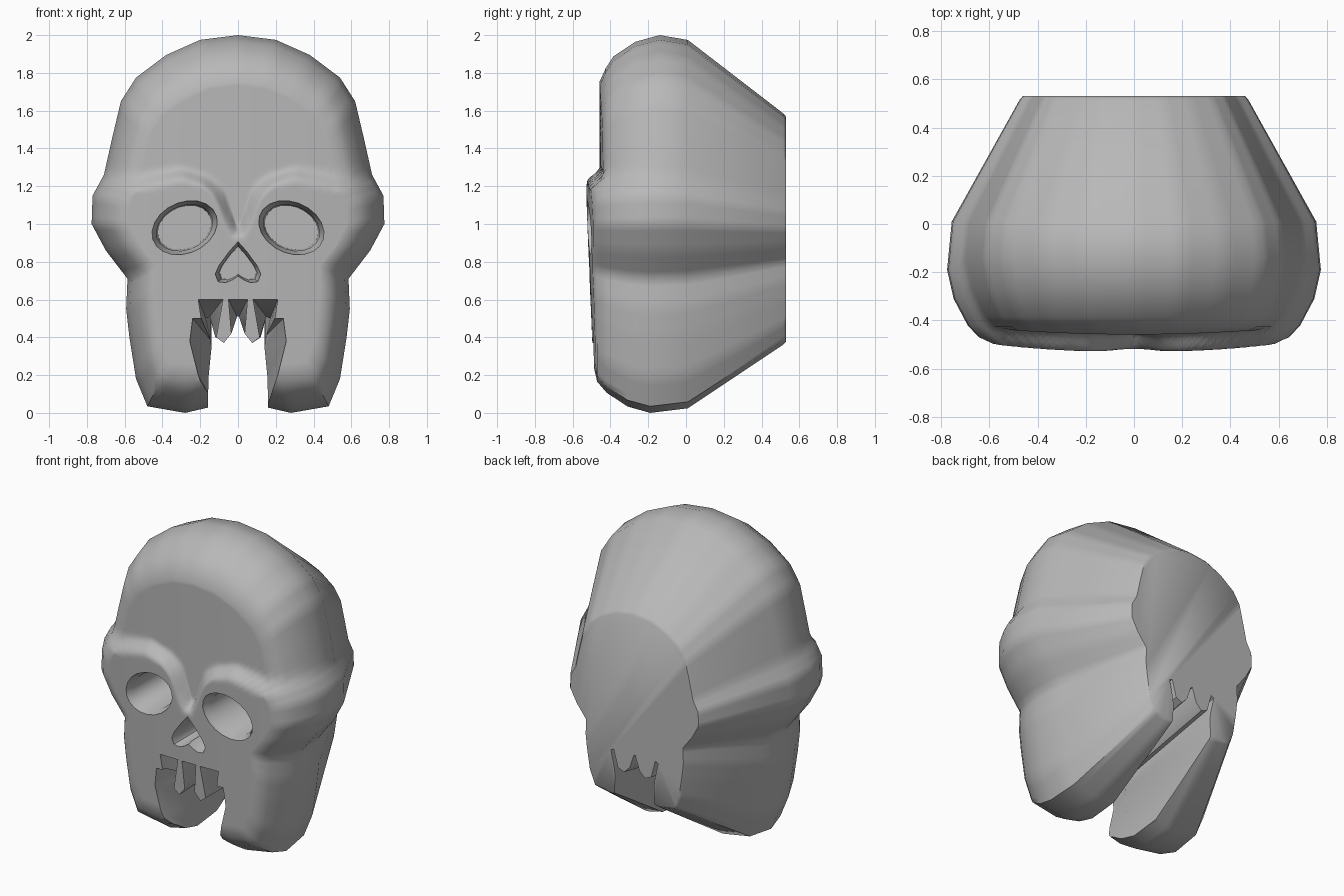
import bpy, bmesh, math

if "Cube" in bpy.data.objects:
    bpy.data.objects.remove(bpy.data.objects["Cube"])


def loft(name, loops):
    """Skin equal-length closed loops and cap both ends."""
    bm = bmesh.new()
    rings = [[bm.verts.new(p) for p in lp] for lp in loops]
    n = len(rings[0])
    for a, b in zip(rings, rings[1:]):
        for i in range(n):
            j = (i + 1) % n
            bm.faces.new((a[i], a[j], b[j], b[i]))
    bm.faces.new(rings[0])
    bm.faces.new(rings[-1][::-1])
    bmesh.ops.recalc_face_normals(bm, faces=bm.faces)
    me = bpy.data.meshes.new(name)
    bm.to_mesh(me)
    bm.free()
    ob = bpy.data.objects.new(name, me)
    bpy.context.collection.objects.link(ob)
    return ob


def mirrored(half):
    """Half profile running from x=0 to x=0 (or open end) -> closed loop."""
    return half + [(-x, z) for x, z in reversed(half) if x > 1e-6]


def smoothstep(a, b, t):
    t = min(1, max(0, (t - a) / (b - a)))
    return t * t * (3 - 2 * t)


# Head silhouette, seen from the front
HALF = [(0, 2.0), (.2, 1.975), (.38, 1.895), (.54, 1.775), (.62, 1.65), (.665, 1.46),
        (.71, 1.26), (.77, 1.15), (.775, 1.0), (.70, .86), (.585, .71), (.592, .55),
        (.575, .4), (.54, .18), (.48, .035), (.28, 0), (.15, .03), (0, .03)]
SUB = 4
fine = []
for (x0, z0), (x1, z1) in zip(HALF, HALF[1:]):
    fine += [(x0 + (x1 - x0) * k / SUB, z0 + (z1 - z0) * k / SUB) for k in range(SUB)]
outline = mirrored(fine + [HALF[-1]])
CZ = .97

# Brow line height across the face
BROW = [(0, .93), (.05, 1.01), (.1, 1.15), (.17, 1.22), (.3, 1.26), (.45, 1.23),
        (.56, 1.2), (.72, 1.25), (1, 1.25)]


def brow_raw(x):
    x = abs(x)
    for (x0, z0), (x1, z1) in zip(BROW, BROW[1:]):
        if x <= x1:
            return z0 + (z1 - z0) * (x - x0) / (x1 - x0)


def above_brow(x, z):
    """Approximate distance above the brow line."""
    mid = sum(brow_raw(x + k * .012) for k in (-2, -1, 0, 1, 2)) / 5
    slope = (brow_raw(x + .03) - brow_raw(x - .03)) / .06
    return (z - mid) / math.sqrt(1 + slope * slope)


def ring(s, y_fore, y_face, dz=0):
    pts = []
    for ox, oz in outline:
        x, z = ox * s, CZ + (oz - CZ) * s
        face, fore = y_face, y_fore
        if y_face is None:
            face = -.487 - .042 * (min(z, 1.2) - .15) + .09 * x * x
            fore = y_fore + .07 * x * x
        t = smoothstep(-.03, .045, above_brow(x, z))
        pts.append((x, face + (fore - face) * t, z + dz))
    return pts


# Head: tapered back, rounded rim, then the modelled front surface
rings = [ring(*r) for r in [(.595, .53, .53, -.015), (.612, .515, .515, -.015),
                            (.975, .01, .01), (1, -.14, -.19), (.965, -.27, -.31),
                            (.89, -.385, -.42), (.83, -.425, -.47)]]
N = 40
for k in range(N):
    rings.append(ring(.76 * (1 - k / N), -.458, None))
rings.append(ring(.004, -.458, None))
skull = loft("skull", rings)


def cutter(name, stations):
    """Cutter from (y, xz-profile) stations, subtracted from the skull."""
    cut = loft(name, [[(x, y, z) for x, z in p] for y, p in stations])
    cut.hide_render = True
    bpy.context.view_layer.objects.active = skull
    m = skull.modifiers.new(name, 'BOOLEAN')
    m.operation, m.solver, m.object = 'DIFFERENCE', 'EXACT', cut
    bpy.ops.object.modifier_apply(modifier=name)
    bpy.data.objects.remove(cut)


def scaled(prof, s, cx, cz):
    return [(cx + (x - cx) * s, cz + (z - cz) * s) for x, z in prof]


# Eye sockets: deep, with a bevelled rim
for side in (-1, 1):
    eye = []
    for i in range(20):
        a = 2 * math.pi * i / 20
        u, v = .172 * math.cos(a), .142 * math.sin(a)
        eye.append((side * (.283 + u - .12 * v), .98 + v - .1 * u))
    c = (side * .283, .98)
    cutter("eye_socket", [(-.6, scaled(eye, 1.02, *c)), (-.5, eye),
                          (-.46, scaled(eye, .86, *c)), (.42, scaled(eye, .82, *c))])

# Nose hole: upside-down heart
nose = mirrored([(0, .905), (.045, .855), (.1, .78), (.12, .735), (.105, .695),
                 (.065, .69), (.03, .705), (0, .725)])
cutter("nose_hole", [(-.6, scaled(nose, 1.02, 0, .78)), (-.495, nose),
                     (-.46, scaled(nose, .84, 0, .78)), (.42, scaled(nose, .8, 0, .78))])

# Mouth slot with hanging teeth: narrows behind the opening, roof rises to the back
mouth_front = mirrored([(0, .6), (.05, .6), (.035, .42), (.075, .37), (.115, .4), (.08, .6),
                        (.21, .6), (.195, .5), (.24, .5), (.255, .38), (.21, .2),
                        (.16, .05), (.16, -.1)])
mouth_mid = mirrored([(0, .51), (.005, .51), (.035, .42), (.075, .38), (.12, .4), (.15, .51),
                      (.17, .5), (.15, .41), (.145, .385), (.14, .35), (.155, .2),
                      (.16, .05), (.16, -.1)])
mouth_back = [(x, z + .15 * smoothstep(.2, .38, z)) for x, z in mouth_mid]
cutter("mouth_slot", [(-.6, mouth_front), (-.47, mouth_front),
                      (-.25, mouth_mid), (.53, mouth_back), (.7, mouth_back)])

# Mid-grey finish
grey = bpy.data.materials.new("mid_grey")
grey.diffuse_color = (.48, .48, .48, 1)
grey.use_nodes = True
grey.node_tree.nodes["Principled BSDF"].inputs["Base Color"].default_value = grey.diffuse_color
skull.data.materials.clear()
skull.data.materials.append(grey)
for p in skull.data.polygons:
    p.material_index = 0

# Smooth shading with crisp rims
bpy.ops.object.select_all(action='DESELECT')
skull.select_set(True)
bpy.context.view_layer.objects.active = skull
bpy.ops.object.shade_smooth_by_angle(angle=math.radians(48))
